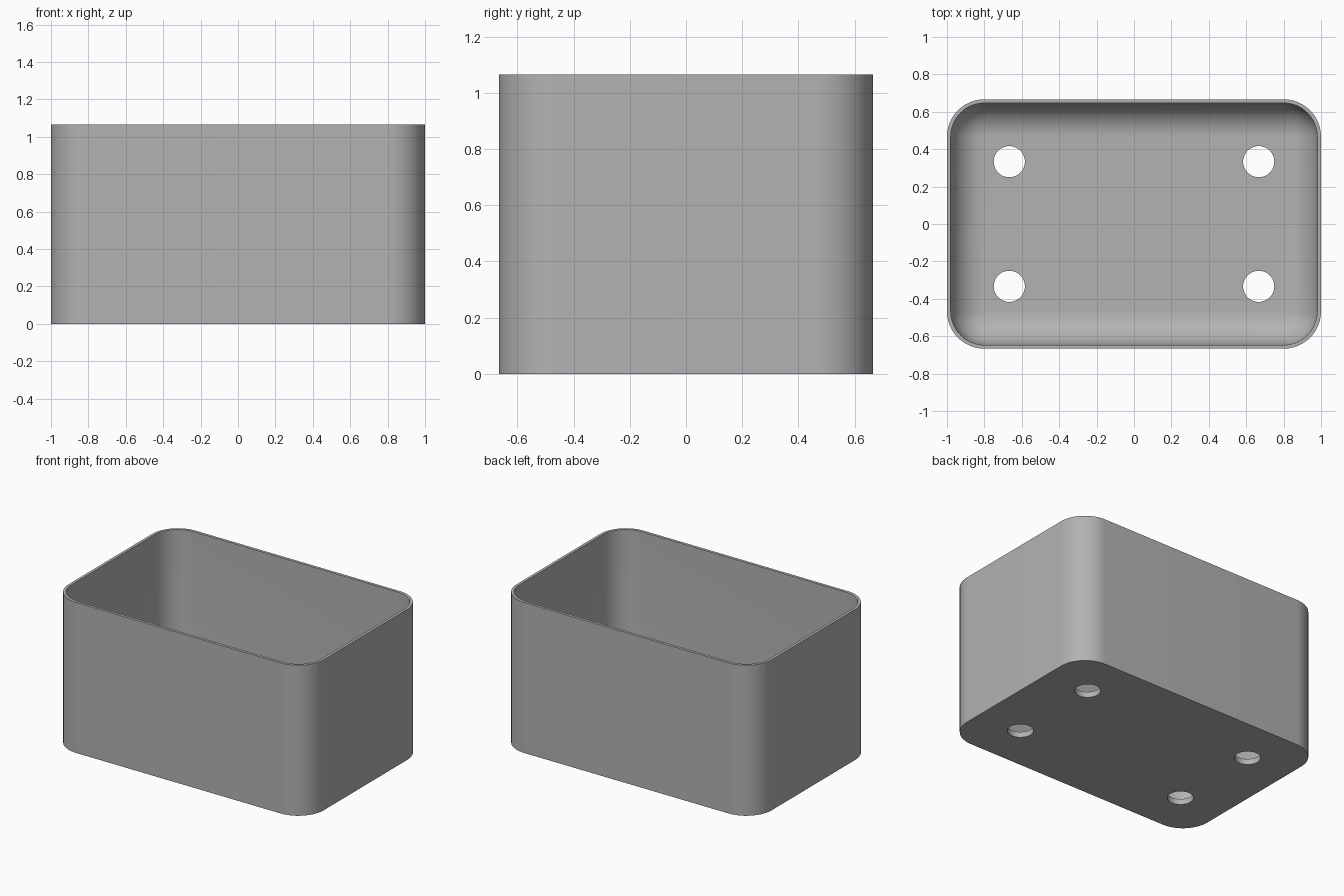
import bpy
import bmesh
from math import sin, cos, pi, radians

cube = bpy.data.objects.get("Cube")
if cube:
    bpy.data.objects.remove(cube, do_unlink=True)

HALF_X, HALF_Y, HEIGHT = 1.0, 0.6667, 1.0667
CORNER, WALL, FLOOR = 0.2, 0.02, 0.04
FILLET = CORNER - WALL
ARC = 12
HOLE_X, HOLE_Y, HOLE_R = 0.6667, 0.3333, 0.0833

grey = bpy.data.materials.new("plain grey")
grey.use_nodes = True
colour = (0.45, 0.45, 0.45, 1)
grey.diffuse_color = colour
grey.node_tree.nodes["Principled BSDF"].inputs["Base Color"].default_value = colour


def rounded_ring(bm, inset, z):
    """Rounded rectangle of vertices, shrunk inwards by inset."""
    radius = max(CORNER - inset, 0.0)
    cx, cy = HALF_X - CORNER, HALF_Y - CORNER
    ring = []
    for quarter, (sx, sy) in enumerate([(1, 1), (-1, 1), (-1, -1), (1, -1)]):
        for i in range(ARC + 1):
            a = (quarter + i / ARC) * pi / 2
            ring.append(bm.verts.new((sx * cx + radius * cos(a),
                                      sy * cy + radius * sin(a), z)))
    return ring


# Box section: outer wall, rim, inner wall, then the rounded inside bottom edge
profile = [(0, 0), (0, HEIGHT), (WALL, HEIGHT)]
for i in range(ARC + 1):
    a = i / ARC * pi / 2
    profile.append((WALL + FILLET * (1 - cos(a)), FLOOR + FILLET * (1 - sin(a))))

bm = bmesh.new()
rings = [rounded_ring(bm, inset, z) for inset, z in profile]
for low, high in zip(rings, rings[1:]):
    for i in range(len(low)):
        j = (i + 1) % len(low)
        bm.faces.new((low[i], low[j], high[j], high[i]))
bm.faces.new(rings[0][::-1])
bm.faces.new(rings[-1])
bmesh.ops.remove_doubles(bm, verts=bm.verts, dist=0.0001)
bmesh.ops.recalc_face_normals(bm, faces=bm.faces)
mesh = bpy.data.meshes.new("open_box")
bm.to_mesh(mesh)
bm.free()
mesh.materials.append(grey)
box = bpy.data.objects.new("open_box", mesh)
bpy.context.collection.objects.link(box)

# Four drain holes through the floor
bm = bmesh.new()
for sx in (-1, 1):
    for sy in (-1, 1):
        made = bmesh.ops.create_cone(bm, cap_ends=True, segments=48, radius1=HOLE_R,
                                     radius2=HOLE_R, depth=0.3)
        bmesh.ops.translate(bm, verts=made["verts"], vec=(sx * HOLE_X, sy * HOLE_Y, 0))
cutter_mesh = bpy.data.meshes.new("hole_cutter")
bm.to_mesh(cutter_mesh)
bm.free()
cutter_mesh.materials.append(grey)
cutter = bpy.data.objects.new("hole_cutter", cutter_mesh)
bpy.context.collection.objects.link(cutter)

cut = box.modifiers.new("drain holes", 'BOOLEAN')
cut.operation = 'DIFFERENCE'
cut.solver = 'EXACT'
cut.object = cutter
bpy.ops.object.select_all(action='DESELECT')
box.select_set(True)
bpy.context.view_layer.objects.active = box
bpy.ops.object.modifier_apply(modifier=cut.name)
bpy.data.objects.remove(cutter, do_unlink=True)
bpy.ops.object.shade_smooth_by_angle(angle=radians(30))
